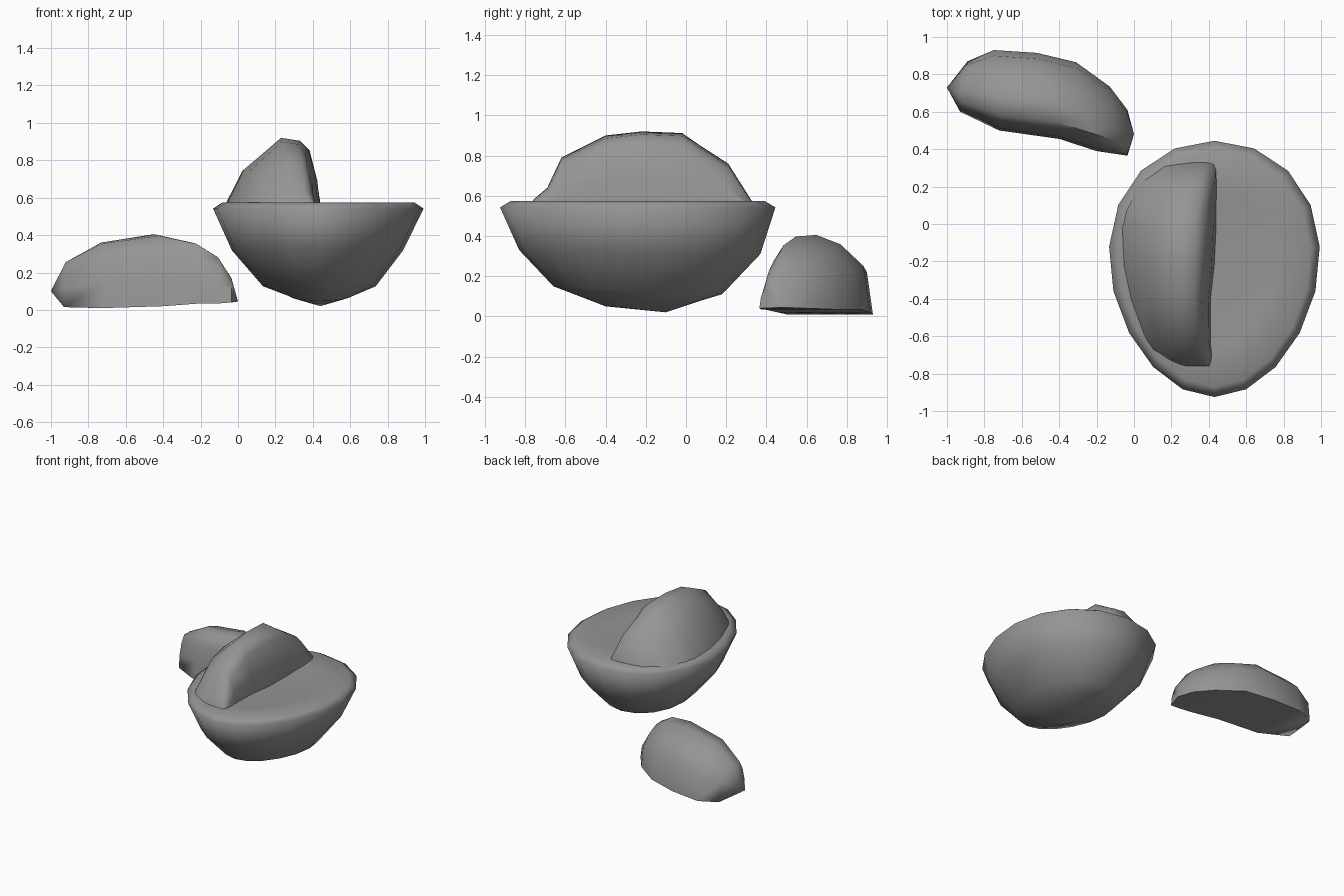
import bpy
import bmesh
import math

default_cube = bpy.data.objects.get("Cube")
if default_cube:
    bpy.data.objects.remove(default_cube, do_unlink=True)

# One plain material for everything
grey = bpy.data.materials.new("plain grey")
grey.use_nodes = True
colour = (0.3, 0.3, 0.3, 1.0)
grey.diffuse_color = colour
grey.node_tree.nodes["Principled BSDF"].inputs["Base Color"].default_value = colour


def loft(name, sections, start_tip, end_tip, smooth_angle):
    """Bridge closed sections in order; close each end with a tip or a flat cap."""
    bm = bmesh.new()
    loops = [[bm.verts.new(point) for point in section] for section in sections]
    count = len(loops[0])
    for lower, upper in zip(loops, loops[1:]):
        for i in range(count):
            j = (i + 1) % count
            bm.faces.new((lower[i], lower[j], upper[j], upper[i]))
    for loop, tip in ((loops[0], start_tip), (loops[-1], end_tip)):
        if tip is None:
            bm.faces.new(loop)
        else:
            apex = bm.verts.new(tip)
            for i in range(count):
                bm.faces.new((loop[i], loop[(i + 1) % count], apex))
    bmesh.ops.recalc_face_normals(bm, faces=bm.faces)
    mesh = bpy.data.meshes.new(name)
    bm.to_mesh(mesh)
    bm.free()
    mesh.materials.append(grey)
    obj = bpy.data.objects.new(name, mesh)
    bpy.context.collection.objects.link(obj)
    bpy.ops.object.select_all(action="DESELECT")
    obj.select_set(True)
    bpy.context.view_layer.objects.active = obj
    bpy.ops.object.shade_smooth_by_angle(angle=math.radians(smooth_angle))
    return obj


def egg_ring(cx, cy, rx, ry, z, tilt=0.0, sides=18):
    """Oval ring, a little narrower at the front."""
    ring = []
    for i in range(sides):
        angle = math.tau * i / sides - math.pi / 2
        across, along = math.cos(angle), math.sin(angle)
        ring.append((cx + rx * across * (1 + 0.12 * along),
                     cy + ry * along,
                     z + tilt * along))
    return ring


# Half fruit: rounded underside, thin lip and slightly dished cut face
body_rings = [
    egg_ring(0.44, -0.16, 0.15, 0.24, 0.065, 0.015),
    egg_ring(0.435, -0.24, 0.30, 0.42, 0.13, -0.02),
    egg_ring(0.425, -0.23, 0.455, 0.60, 0.32, -0.01),
    egg_ring(0.43, -0.24, 0.56, 0.685, 0.542),
    egg_ring(0.43, -0.24, 0.51, 0.63, 0.575),
    egg_ring(0.43, -0.24, 0.33, 0.42, 0.56),
]
loft("half_body", body_rings, (0.44, -0.1, 0.02), (0.43, -0.24, 0.55), 180)

# Raised lobe: soft outer slope, steep wall towards the middle
lobe_profile = [(0, 0), (0.2, 0.55), (0.6, 1), (0.8, 0.96),
                (0.89, 0.84), (0.97, 0.4), (1, 0)]
lobe_rows = [  # y, outer x, inner x, top z
    (-0.76, 0.20, 0.42, 0.58),
    (-0.69, 0.10, 0.42, 0.64),
    (-0.62, 0.05, 0.41, 0.79),
    (-0.40, -0.03, 0.41, 0.90),
    (-0.22, -0.07, 0.43, 0.92),
    (-0.02, -0.08, 0.44, 0.912),
    (0.07, -0.06, 0.44, 0.85),
    (0.21, 0.00, 0.445, 0.76),
    (0.33, 0.12, 0.44, 0.57),
]
base = 0.54
lobe_sections = [
    [(left + (right - left) * u, y, base + (top - base) * v) for u, v in lobe_profile]
    for y, left, right, top in lobe_rows
]
loft("raised_lobe", lobe_sections, None, None, 70)

# Loose wedge lying behind: flat base, steep front and sloping back
wedge_profile = [(0, 0), (0.03, 0.4), (0.1, 0.75), (0.2, 0.98),
                 (0.42, 1), (0.68, 0.88), (0.93, 0.6), (1, 0)]
wedge_rows = [  # front x, front y, back x, back y, top z, base z
    (-0.93, 0.60, -0.89, 0.87, 0.26, 0.015),
    (-0.72, 0.50, -0.75, 0.93, 0.36, 0.01),
    (-0.40, 0.455, -0.52, 0.915, 0.405, 0.02),
    (-0.20, 0.39, -0.31, 0.865, 0.36, 0.035),
    (-0.10, 0.375, -0.13, 0.735, 0.285, 0.035),
    (-0.035, 0.365, -0.035, 0.61, 0.17, 0.04),
]
wedge_sections = [
    [(fx + (bx - fx) * u, fy + (by - fy) * u, low + (top - low) * v)
     for u, v in wedge_profile]
    for fx, fy, bx, by, top, low in wedge_rows
]
loft("loose_wedge", wedge_sections, (-1.0, 0.73, 0.1), (0.0, 0.48, 0.045), 60)
